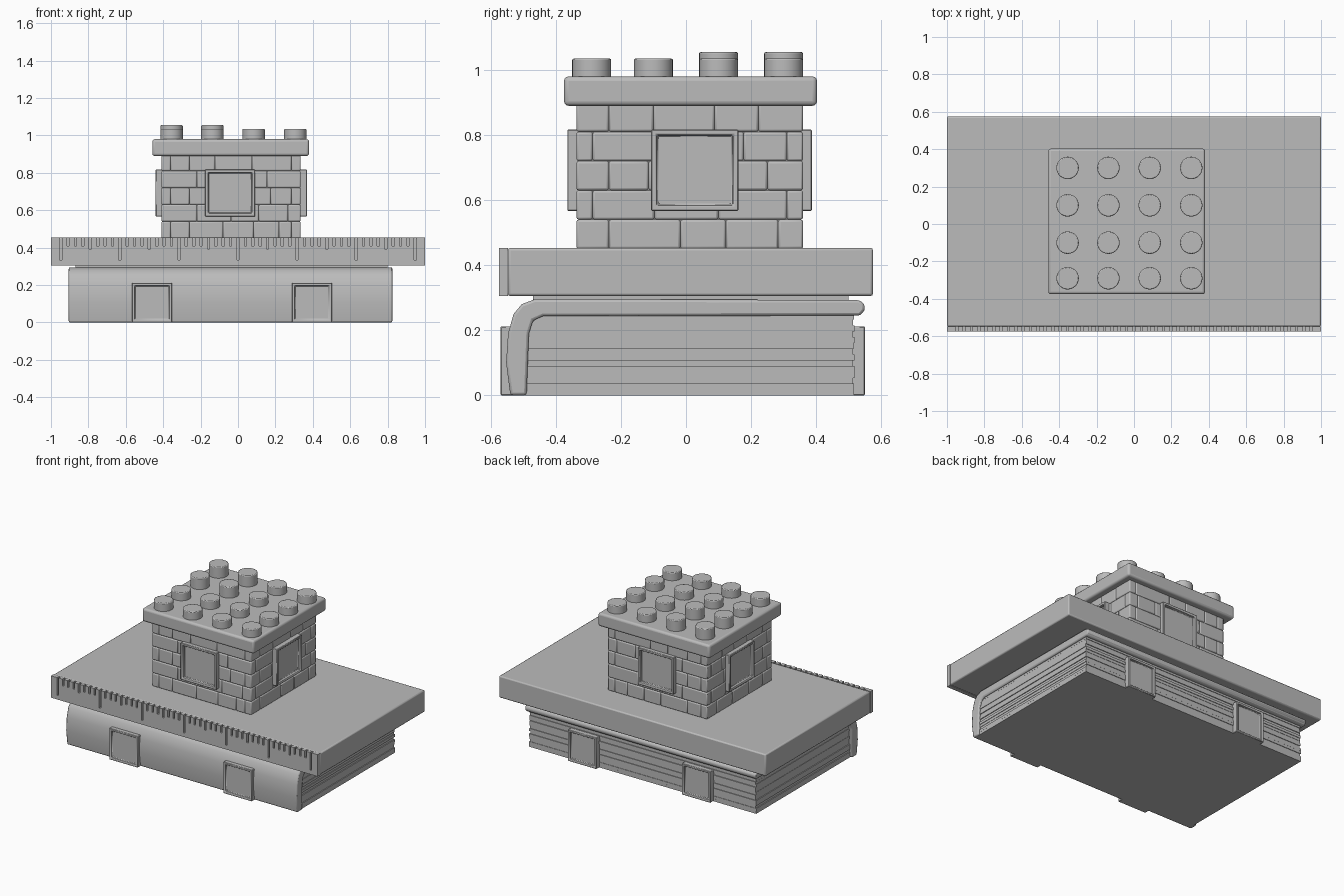
import bpy, bmesh, math, random
from mathutils import Matrix, Vector

random.seed(4)
if "Cube" in bpy.data.objects:
    bpy.data.objects.remove(bpy.data.objects["Cube"], do_unlink=True)

grey = bpy.data.materials.new("plain grey")
grey.use_nodes = True
colour = (0.5, 0.5, 0.5, 1)
grey.diffuse_color = colour
grey.node_tree.nodes["Principled BSDF"].inputs["Base Color"].default_value = colour


def finish(name, bm, bevel=0, segments=2):
    """Turn a bmesh into a shaded object, with optional rounded edges."""
    bmesh.ops.recalc_face_normals(bm, faces=bm.faces)
    mesh = bpy.data.meshes.new(name)
    bm.to_mesh(mesh)
    bm.free()
    mesh.materials.append(grey)
    ob = bpy.data.objects.new(name, mesh)
    bpy.context.collection.objects.link(ob)
    if bevel:
        mod = ob.modifiers.new("rounded edges", 'BEVEL')
        mod.width, mod.segments = bevel, segments
        mod.limit_method = 'ANGLE'
    bpy.ops.object.select_all(action='DESELECT')
    ob.select_set(True)
    bpy.context.view_layer.objects.active = ob
    bpy.ops.object.shade_smooth_by_angle(angle=math.radians(35))
    return ob


def add_box(bm, x, y, z):
    """Add a box given as (low, high) ranges."""
    lo, hi = zip(x, y, z)
    size = Vector(hi) - Vector(lo)
    centre = (Vector(hi) + Vector(lo)) / 2
    bmesh.ops.create_cube(bm, size=1, matrix=Matrix.Translation(centre) @ Matrix.Diagonal((*size, 1)))


def box(name, x, y, z, bevel=0, segments=2):
    bm = bmesh.new()
    add_box(bm, x, y, z)
    return finish(name, bm, bevel, segments)


def extrude(name, points, shift, bevel=0):
    bm = bmesh.new()
    face = bm.faces.new([bm.verts.new(p) for p in points])
    new = bmesh.ops.extrude_face_region(bm, geom=[face])["geom"]
    bmesh.ops.translate(bm, vec=shift, verts=[v for v in new if isinstance(v, bmesh.types.BMVert)])
    return finish(name, bm, bevel)


def window(name, width, height, depth, border, recess, place, turn):
    """Framed window facing -y before turning; place is the middle of its face."""
    bm = bmesh.new()
    add_box(bm, (-width / 2, width / 2), (0, depth), (-height / 2, height / 2))
    bm.normal_update()
    face = [min(bm.faces, key=lambda f: f.calc_center_median().y)]
    bmesh.ops.inset_region(bm, faces=face, thickness=border)
    bmesh.ops.inset_region(bm, faces=face, thickness=0.005, depth=-recess)
    bm.transform(Matrix.Translation(place) @ Matrix.Rotation(math.radians(turn), 4, 'Z'))
    return finish(name, bm, 0.003, 1)


# Book: uneven page layers inside a cover with a rounded spine
bm = bmesh.new()
layers = 14
for i in range(layers):
    a, b, c = (random.uniform(0, 0.008) for _ in range(3))
    add_box(bm, (-0.89 + a, 0.815 - b), (-0.5, 0.52 - c),
            (0.25 * i / layers, 0.25 * (i + 1) / layers))
finish("book_pages", bm)

cover = [(-0.54, 0), (-0.553, 0.1), (-0.547, 0.19), (-0.53, 0.25), (-0.505, 0.28), (-0.465, 0.295),
         (0.53, 0.293), (0.548, 0.282), (0.55, 0.262), (0.535, 0.245),
         (-0.44, 0.243), (-0.47, 0.23), (-0.483, 0.19), (-0.49, 0)]
extrude("book_cover", [(-0.905, y, z) for y, z in cover], (1.73, 0, 0), 0.008)
box("cover_top_sheet", (-0.87, 0.8), (-0.47, 0.5), (0.285, 0.31))

for side, x in (("left", 0.395), ("right", -0.46)):
    window(f"book_front_window_{side}", 0.215, 0.212, 0.06, 0.02, 0.012, (x, -0.57, 0.106), 0)
    window(f"book_back_window_{side}", 0.215, 0.212, 0.06, 0.02, 0.015, (x, 0.55, 0.106), 180)

# Ruler: a slab with a comb strip along its front edge for the tick grooves
top, bottom, front, strip = 0.453, 0.305, -0.575, -0.548
box("ruler_slab", (-1, 1), (strip, 0.575), (bottom, top), 0.008)
outline = [(-1, bottom), (-1, top)]
step = 0.0395
for i in range(-24, 25):
    x = i * step
    depth = 0.12 if i % 8 == 0 else 0.06 if i % 4 == 0 else 0.045
    outline += [(x - 0.006, top), (x - 0.006, top - depth), (x + 0.006, top - depth), (x + 0.006, top)]
outline += [(1, top), (1, bottom)]
extrude("ruler_tick_strip", [(x, front, z) for x, z in outline], (0, strip - front + 0.001, 0))

# House walls: a core covered with bricks whose joints shift from row to row
x0, x1, y0, y1 = -0.41, 0.335, -0.337, 0.36
base, rows, thick = 0.45, 5, 0.05
row_height = 0.09
box("wall_core", (x0 + 0.008, x1 - 0.008), (y0 + 0.008, y1 - 0.008), (base, 0.9))


def row_of_bricks(low, high, offset):
    joints = [low]
    x = low + offset
    while x < high - 0.06:
        joints.append(x)
        x += random.uniform(0.12, 0.22)
    return zip(joints, joints[1:] + [high])


bm = bmesh.new()
for r in range(rows):
    z = (base + r * row_height, base + (r + 1) * row_height)
    inset_x, inset_y = (0, thick) if r % 2 else (thick, 0)
    offset = 0.19 if r % 2 else 0.1
    for y in ((y0, y0 + thick), (y1 - thick, y1)):
        for a, b in row_of_bricks(x0 + inset_x, x1 - inset_x, offset):
            add_box(bm, (a, b), y, z)
    for x in ((x0, x0 + thick), (x1 - thick, x1)):
        for a, b in row_of_bricks(y0 + inset_y, y1 - inset_y, offset):
            add_box(bm, x, (a, b), z)
finish("wall_bricks", bm, 0.007)

# One framed window on each wall
mid_x, mid_y, mid_z = -0.042, 0.027, 0.692
for name, place, turn in (("front", (mid_x, -0.365, mid_z), 0), ("left", (0.368, mid_y, mid_z), 90),
                          ("back", (mid_x, 0.387, mid_z), 180), ("right", (-0.44, mid_y, mid_z), -90)):
    window(f"house_{name}_window", 0.268, 0.25, 0.06, 0.022, 0.018, place, turn)

# Roof slab with a grid of round studs, taller in one corner
box("roof_slab", (-0.458, 0.38), (-0.375, 0.403), (0.89, 0.98), 0.014, 3)
for i, x in enumerate((-0.355, -0.137, 0.084, 0.306)):
    for j, y in enumerate((-0.29, -0.1, 0.1, 0.3)):
        height = 0.105 if i < 2 and j > 1 else 0.085
        bm = bmesh.new()
        bmesh.ops.create_cone(bm, cap_ends=True, segments=28, radius1=0.06, radius2=0.06, depth=height,
                              matrix=Matrix.Translation((x, y, 0.95 + height / 2)))
        finish(f"roof_stud_{i + 1}_{j + 1}", bm, 0.005)
